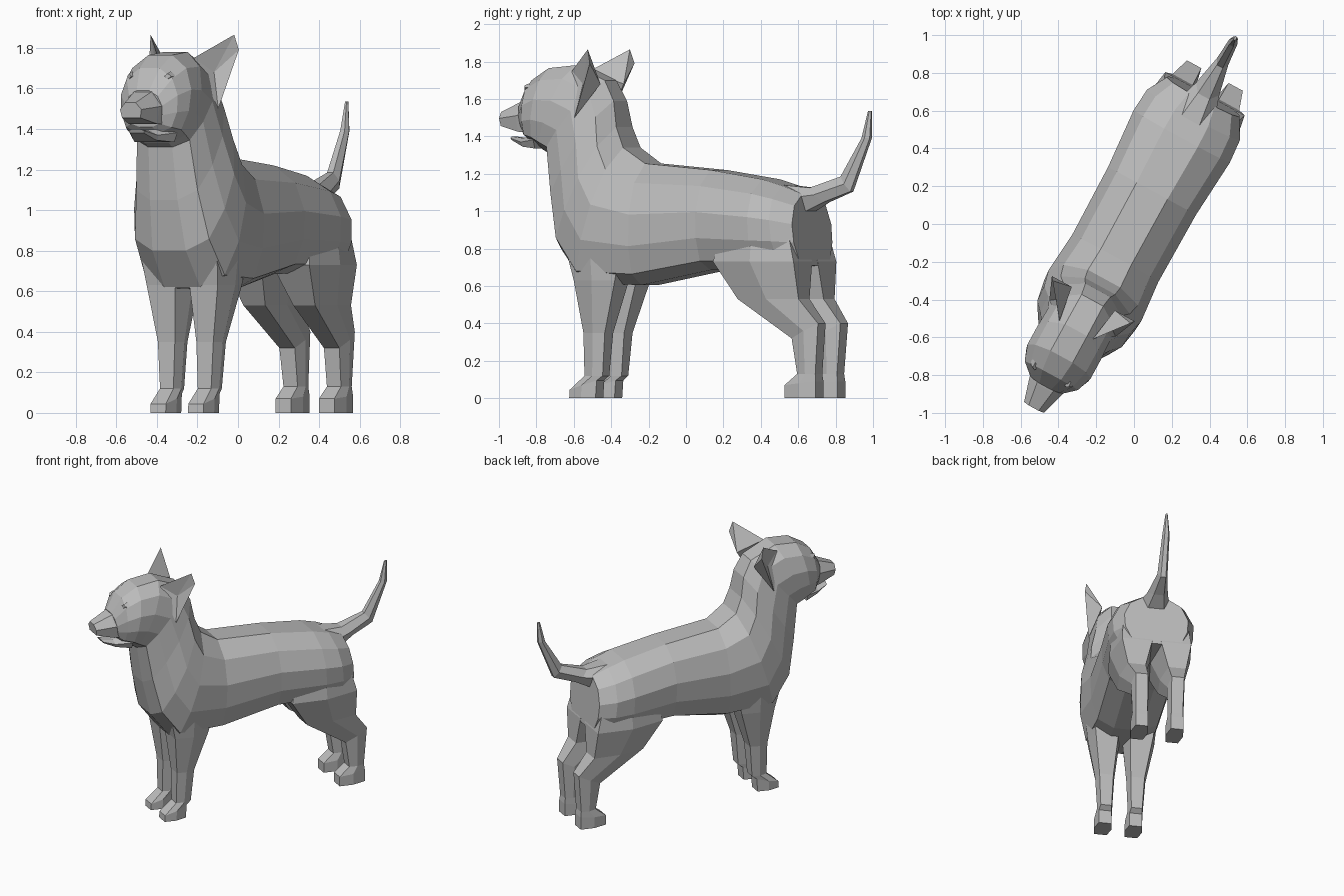
import bpy, bmesh, math

cube = bpy.data.objects.get("Cube")
if cube:
    bpy.data.objects.remove(cube, do_unlink=True)

HEADING = math.radians(-28.6)

grey = bpy.data.materials.new("plain grey")
grey.use_nodes = True
grey.diffuse_color = (0.5, 0.5, 0.5, 1)
grey.node_tree.nodes["Principled BSDF"].inputs["Base Color"].default_value = grey.diffuse_color


def finish(name, bm, mirror=False):
    """Turn a bmesh into a flat-shaded object facing along the heading."""
    bmesh.ops.recalc_face_normals(bm, faces=bm.faces)
    mesh = bpy.data.meshes.new(name)
    bm.to_mesh(mesh)
    bm.free()
    mesh.materials.append(grey)
    obj = bpy.data.objects.new(name, mesh)
    obj.rotation_euler.z = HEADING
    bpy.context.collection.objects.link(obj)
    if mirror:
        obj.modifiers.new("mirror", 'MIRROR').use_mirror_merge = False
    return obj


def loft(name, rings, mirror=False):
    """Skin a list of equal-length rings of points and cap both ends."""
    bm = bmesh.new()
    loops = [[bm.verts.new(p) for p in ring] for ring in rings]
    for a, b in zip(loops, loops[1:]):
        for i in range(len(a)):
            j = (i + 1) % len(a)
            bm.faces.new((a[i], a[j], b[j], b[i]))
    bm.faces.new(loops[0])
    bm.faces.new(loops[-1])
    return finish(name, bm, mirror)


def section(half, top_y, top_z, low_y, low_z, width):
    """Symmetric cross-section hung between a spine point and a belly point."""
    def at(side, w, t):
        return (side * w * width, top_y + (low_y - top_y) * t, top_z + (low_z - top_z) * t)
    return [at(1, w, t) for w, t in half] + [at(-1, w, t) for w, t in reversed(half)]


def leg_ring(x, y, z, w, d, tilt=0):
    """Six-sided limb section, raised toward the back by tilt."""
    shape = [(.72, -1), (1, 0), (.72, 1), (-.72, 1), (-1, 0), (-.72, -1)]
    return [(x + w * a, y + d * b, z + tilt * b) for a, b in shape]


# Torso, neck and skull in one skin, from rump to face
BARREL = [(.35, 0), (.8, .16), (1, .42), (.98, .68), (.8, .91), (.36, 1)]
torso = [
    (.75, 1.09, .785, .71, .22),
    (.64, 1.135, .68, .70, .28),
    (.52, 1.17, .54, .69, .29),
    (.2, 1.22, .2, .685, .265),
    (-.2, 1.255, -.22, .605, .26),
    (-.33, 1.34, -.57, .615, .28),
    (-.375, 1.45, -.71, .80, .26),
    (-.40, 1.59, -.765, 1.05, .215),
    (-.46, 1.70, -.80, 1.31, .185),
    (-.64, 1.78, -.835, 1.33, .19),
    (-.80, 1.765, -.87, 1.36, .19),
    (-.91, 1.70, -.92, 1.38, .16),
    (-.98, 1.59, -.95, 1.41, .10),
]
loft("body", [section(BARREL, *r) for r in torso])

# Muzzle and open lower jaw
BOX = [(.5, 0), (1, .45), (.85, 1)]
loft("muzzle", [section(BOX, *r) for r in (
    (-.90, 1.61, -.88, 1.42, .12),
    (-.99, 1.58, -.98, 1.425, .095),
    (-1.11, 1.53, -1.10, 1.455, .06))])
loft("lower_jaw", [section(BOX, *r) for r in (
    (-.86, 1.42, -.86, 1.335, .13),
    (-.97, 1.39, -.96, 1.345, .075),
    (-1.05, 1.40, -1.04, 1.38, .045))])

# Legs, each with its paw
loft("front_legs", [leg_ring(*r) for r in (
    (.14, -.45, .82, .11, .17),
    (.12, -.45, .63, .11, .125),
    (.108, -.475, .35, .066, .065),
    (.106, -.485, .12, .052, .055),
    (.106, -.545, .07, .06, .082, .025),
    (.106, -.55, 0, .06, .08))], mirror=True)
loft("hind_legs", [leg_ring(*r) for r in (
    (.13, .54, .90, .13, .20),
    (.135, .54, .73, .145, .245),
    (.14, .61, .53, .085, .185),
    (.125, .815, .36, .06, .08, .04),
    (.122, .82, .13, .055, .055),
    (.122, .785, .08, .06, .095, .01),
    (.122, .785, 0, .06, .095))], mirror=True)

# Tail, bent upward
TAIL = [(.5, 0), (1, .5), (.5, 1)]
loft("tail", [section(TAIL, *r) for r in (
    (.62, 1.14, .76, 1.00, .11),
    (.77, 1.125, .86, 1.05, .07),
    (.95, 1.185, 1.01, 1.105, .035),
    (1.075, 1.39, 1.125, 1.39, .025),
    (1.11, 1.535, 1.13, 1.535, .008))])

# Ears: tall wedges with a hollowed front and a blunt outer edge
bm = bmesh.new()
inner, outer, back, dent, tip, edge = [bm.verts.new(p) for p in (
    (.10, -.64, 1.75), (.20, -.57, 1.50), (.13, -.45, 1.68),
    (.16, -.54, 1.68), (.235, -.47, 1.865), (.25, -.45, 1.79))]
for face in ((inner, dent, tip), (dent, edge, tip), (dent, outer, edge),
             (outer, back, edge), (back, tip, edge), (back, inner, tip),
             (inner, outer, dent), (inner, back, outer)):
    bm.faces.new(face)
finish("ears", bm, mirror=True)

# Small diamond eyes set on the brow
bm = bmesh.new()
bmesh.ops.create_cone(bm, cap_ends=True, segments=4, radius1=.028, radius2=.016, depth=.03)
for v in bm.verts:
    side, up, out = v.co
    v.co = (.108 + side, -.908 - out + side * .5, 1.66 + up * .85)
finish("eyes", bm, mirror=True)
